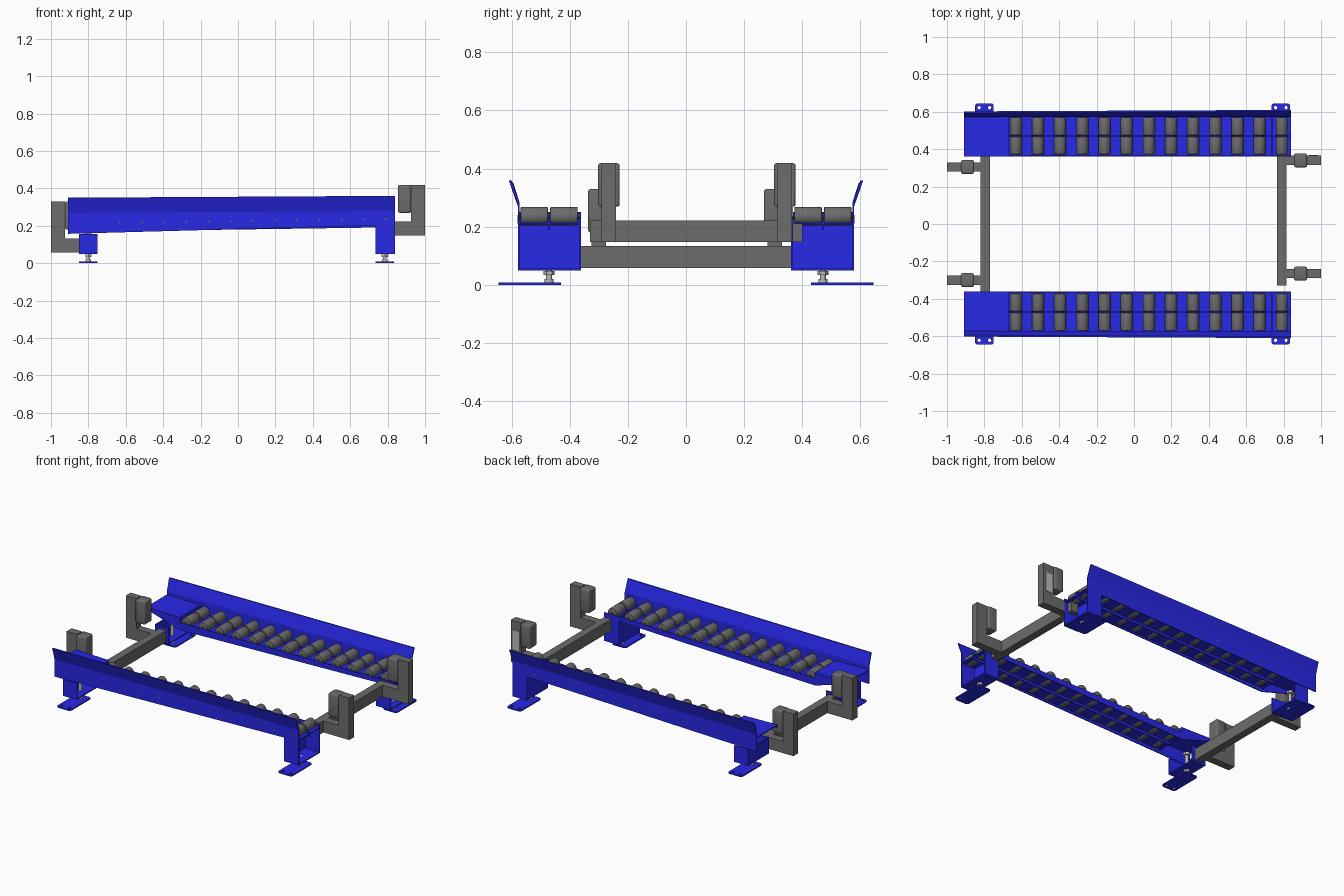
import bpy, bmesh, math
from mathutils import Matrix

if "Cube" in bpy.data.objects:
    bpy.data.objects.remove(bpy.data.objects["Cube"])


def material(name, r, g, b):
    m = bpy.data.materials.new(name)
    m.use_nodes = True
    m.diffuse_color = (r, g, b, 1)
    m.node_tree.nodes["Principled BSDF"].inputs["Base Color"].default_value = (r, g, b, 1)
    return m


BLUE = material("blue paint", 0.021, 0.021, 0.8)
GRAY = material("dark gray steel", 0.15, 0.15, 0.15)
METAL = material("bright zinc", 0.5, 0.5, 0.5)


def add(name, bm, mat, smooth=False):
    bmesh.ops.recalc_face_normals(bm, faces=bm.faces)
    me = bpy.data.meshes.new(name)
    bm.to_mesh(me)
    bm.free()
    me.materials.append(mat)
    ob = bpy.data.objects.new(name, me)
    bpy.context.collection.objects.link(ob)
    if smooth:
        bpy.ops.object.select_all(action="DESELECT")
        ob.select_set(True)
        bpy.context.view_layer.objects.active = ob
        bpy.ops.object.shade_smooth_by_angle(angle=math.radians(35))
    return ob


def loft(name, mat, x0, prof0, x1, prof1):
    """Solid between two matching (y, z) outlines."""
    bm = bmesh.new()
    a = [bm.verts.new((x0, y, z)) for y, z in prof0]
    b = [bm.verts.new((x1, y, z)) for y, z in prof1]
    n = len(a)
    bm.faces.new(a)
    bm.faces.new(b)
    for i in range(n):
        bm.faces.new((a[i], a[(i + 1) % n], b[(i + 1) % n], b[i]))
    return add(name, bm, mat)


def box(name, mat, x0, x1, y0, y1, z0, z1, bevel=0):
    bm = bmesh.new()
    size = Matrix.Diagonal((x1 - x0, abs(y1 - y0), z1 - z0, 1))
    mid = Matrix.Translation(((x0 + x1) / 2, (y0 + y1) / 2, (z0 + z1) / 2))
    bmesh.ops.create_cube(bm, size=1, matrix=mid @ size)
    if bevel:
        bmesh.ops.bevel(bm, geom=bm.edges[:], offset=bevel, segments=3,
                        profile=0.5, affect="EDGES")
    return add(name, bm, mat, bool(bevel))


def cylinder(name, mat, centre, radius, length, axis="Z", sides=24, bevel=0):
    bm = bmesh.new()
    turn = Matrix.Rotation(math.pi / 2, 4, "X") if axis == "Y" else Matrix()
    bmesh.ops.create_cone(bm, cap_ends=True, segments=sides, radius1=radius, radius2=radius,
                          depth=length, matrix=Matrix.Translation(centre) @ turn)
    if bevel:
        rims = [e for e in bm.edges if any(len(f.verts) > 4 for f in e.link_faces)]
        bmesh.ops.bevel(bm, geom=rims, offset=bevel, segments=2, profile=0.5, affect="EDGES")
    return add(name, bm, mat, True)


def foot_plate(name, cx, s):
    """Rounded base plate with two anchor holes."""
    cu = bpy.data.curves.new(name, "CURVE")
    cu.dimensions = "2D"
    cu.fill_mode = "BOTH"
    cu.extrude = 0.004

    def ring(points):
        sp = cu.splines.new("POLY")
        sp.points.add(len(points) - 1)
        for p, (x, y) in zip(sp.points, points):
            p.co = (x, y, 0, 1)
        sp.use_cyclic_u = True

    def arc(x, y, r, start, sweep, n):
        return [(x + r * math.cos(start + sweep * i / n), y + r * math.sin(start + sweep * i / n))
                for i in range(n + 1)]

    q, r = math.pi / 2, 0.015
    mid, hx, hy = s * 0.5375, 0.05 - r, 0.1075 - r
    corners = [(hx, hy), (-hx, hy), (-hx, -hy), (hx, -hy)]
    ring([p for k, (x, y) in enumerate(corners) for p in arc(cx + x, mid + y, r, k * q, q, 4)])
    for dx in (-0.028, 0.028):
        ring(arc(cx + dx, s * 0.622, 0.009, 0, 2 * math.pi, 16)[:-1])
    ob = bpy.data.objects.new(name, cu)
    ob.location.z = 0.004
    bpy.context.collection.objects.link(ob)
    cu.materials.append(BLUE)
    bpy.ops.object.select_all(action="DESELECT")
    ob.select_set(True)
    bpy.context.view_layer.objects.active = ob
    bpy.ops.object.convert(target="MESH")


# Rail runs from X0 to X1 and rises gently towards +x
X0, X1, LEG = -0.91, 0.84, 0.735
RAMP = X0 + 0.24
T = 0.006
FIRST, PITCH, COUNT, RAD = -0.632, 0.1185, 13, 0.032
IN, OUT, MID = 0.362, 0.578, 0.471


def rise(x, low, high):
    return low + (high - low) * (x - X0) / (X1 - X0)


def axle_z(x):
    return rise(x, 0.212, 0.237)


def strip(name, s, x0, x1, y0, y1, lo, hi):
    """Sloping plate; lo and hi give bottom and top height at a given x."""
    prof = lambda x: [(s * y0, lo(x)), (s * y1, lo(x)), (s * y1, hi(x)), (s * y0, hi(x))]
    return loft(name, BLUE, x0, prof(x0), x1, prof(x1))


bottom = lambda x: rise(x, 0.157, 0.205)
bend = lambda x: rise(x, 0.272, 0.282)
deck_low = lambda x: axle_z(x) - 0.028
deck_top = lambda x: axle_z(x) - 0.022
lip = lambda x: axle_z(x) - 0.004
entry = lambda x: 0.25 - 0.02 * (x - X0)

for s, side in ((-1, "front"), (1, "back")):
    # Side walls, divider and flared guard
    strip(side + "_outer_wall", s, X0, X1, OUT - T, OUT, bottom, bend)
    strip(side + "_inner_wall", s, RAMP, X1, IN, IN + T, bottom, lip)
    strip(side + "_divider", s, RAMP, X1, MID - 0.003, MID + 0.003,
          lambda x: axle_z(x) - 0.045, lip)

    def guard(x):
        z, top, out = bend(x), rise(x, 0.35, 0.36), rise(x, 0.602, 0.61)
        return [(s * (OUT - T), z), (s * OUT, z - 0.003), (s * out, top), (s * (out - 0.008), top)]
    loft(side + "_guard", BLUE, X0, guard(X0), X1, guard(X1))

    # Raised entry plate, its tapered gusset and the step down to the deck
    strip(side + "_entry_plate", s, X0, RAMP, IN, OUT - T, lambda x: entry(x) - T, entry)
    strip(side + "_entry_gusset", s, X0, RAMP, IN, IN + T,
          lambda x: 0.235 - 0.3 * (x - X0), entry)
    box(side + "_entry_step", BLUE, RAMP - T, RAMP, s * IN, s * OUT, 0.18, 0.245)

    # Deck pan, slotted for the rollers
    for part, y0, y1 in (("inner", IN, 0.376), ("middle", 0.464, 0.478), ("outer", 0.566, OUT)):
        strip(f"{side}_deck_{part}_edge", s, RAMP, X1, y0, y1, deck_low, deck_top)
    for i in range(COUNT):
        x = FIRST + i * PITCH
        end = min(x + PITCH - 0.02, X1)
        strip(f"{side}_deck_strip_{i}", s, x + 0.02, end, IN, OUT - T, deck_low, deck_top)
        for k, y in enumerate((0.42, 0.522)):
            cylinder(f"{side}_roller_{i}_{k}", GRAY, (x, s * y, axle_z(x)), RAD, 0.095,
                     "Y", 28, 0.004)
        cylinder(f"{side}_axle_{i}", GRAY, (x, s * (IN + OUT) / 2, axle_z(x)), 0.005,
                 OUT - IN + 0.002, "Y", 10)
    strip(side + "_deck_first_strip", s, RAMP, FIRST - 0.02, IN, OUT - T, deck_low, deck_top)

    # Tall right leg and short left leg, folded from plate
    for end, x0, x1, web, zi, zo in (("right", LEG, X1, LEG, 0.225, 0.25),
                                     ("left", -0.85, -0.75, -0.85, 0.152, 0.156)):
        leg = f"{side}_{end}_leg_"
        box(leg + "outer", BLUE, x0, x1, s * (OUT - T), s * OUT, 0.049, zo)
        box(leg + "inner", BLUE, x0, x1, s * IN, s * (IN + T), 0.049, zi)
        box(leg + "floor", BLUE, x0, x1, s * IN, s * OUT, 0.049, 0.056)
        box(leg + "web", BLUE, web, web + T, s * IN, s * OUT, 0.049, zi)

    # Levelling feet; the left bolts run up through the short legs
    for cx, end, top in ((-0.8, "left", 0.165), (0.785, "right", 0.057)):
        foot = f"{side}_{end}_foot_"
        foot_plate(foot + "plate", cx, s)
        cylinder(foot + "bolt", METAL, (cx, s * MID, (top + 0.006) / 2), 0.01, top - 0.006,
                 sides=16)
        cylinder(foot + "nut", METAL, (cx, s * MID, 0.041), 0.019, 0.014, sides=6)
        cylinder(foot + "collar", METAL, (cx, s * MID, 0.014), 0.015, 0.014, sides=16)
    cylinder(side + "_left_foot_top_nut", METAL, (-0.8, s * MID, 0.156), 0.022, 0.016, sides=6)

# Cross bars
box("left_cross_bar", GRAY, -0.82, -0.77, -0.365, 0.365, 0.058, 0.133)
box("right_cross_bar", GRAY, 0.765, 0.815, -0.33, 0.40, 0.147, 0.222)


# Bumper brackets: arm, post and padded block
def bumper(name, d, y, z, start):
    span = lambda a, b: (min(d * a, d * b), max(d * a, d * b))
    box(name + "_arm", GRAY, *span(start, 1), y - 0.025, y + 0.025, z, z + 0.075)
    box(name + "_post", GRAY, *span(0.925, 1), y - 0.025, y + 0.025, z + 0.075, z + 0.272)
    box(name + "_pad", GRAY, *span(0.856, 0.925), y - 0.037, y + 0.037, z + 0.122, z + 0.272, 0.009)


for y, side in ((-0.3, "front"), (0.305, "back")):
    bumper("left_" + side + "_bumper", -1, y, 0.058, 0.77)
for y, side in ((-0.265, "front"), (0.34, "back")):
    bumper("right_" + side + "_bumper", 1, y, 0.147, 0.765)
box("bumper_side_plate", METAL, 0.935, 0.985, 0.365, 0.368, 0.235, 0.36)
